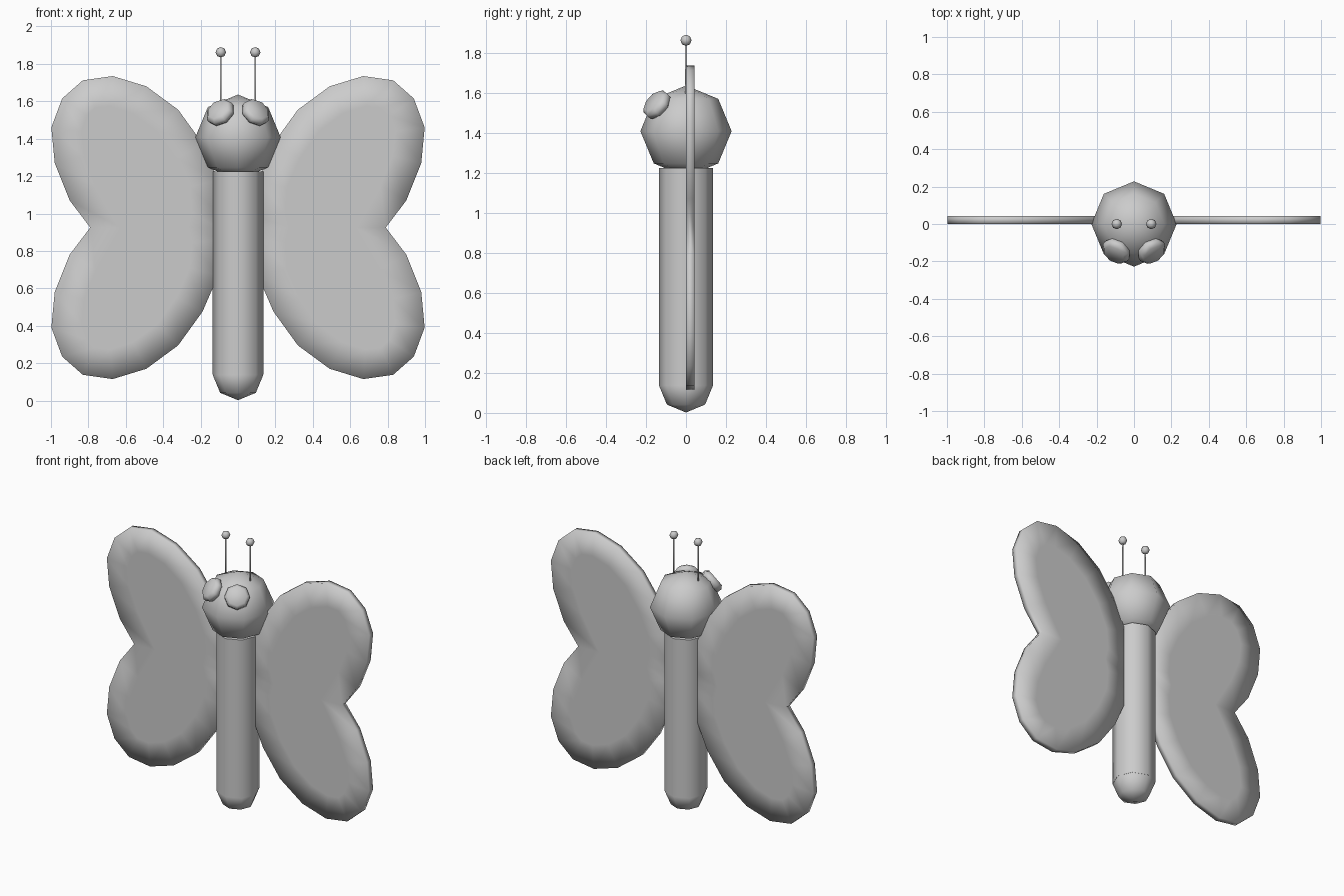
import bpy, bmesh, math
from mathutils import Vector, Matrix

if "Cube" in bpy.data.objects:
    bpy.data.objects.remove(bpy.data.objects["Cube"])


def finish(name, bm):
    bmesh.ops.recalc_face_normals(bm, faces=bm.faces)
    mesh = bpy.data.meshes.new(name)
    bm.to_mesh(mesh)
    bm.free()
    ob = bpy.data.objects.new(name, mesh)
    bpy.context.collection.objects.link(ob)
    for p in mesh.polygons:
        p.use_smooth = True
    return ob


def lathe(name, profile, sides=8, matrix=Matrix()):
    """Revolve (radius, height) points around local z, closing both ends."""
    bm = bmesh.new()
    rings = []
    for r, z in profile:
        if r == 0:
            rings.append([bm.verts.new((0, 0, z))] * sides)
        else:
            rings.append([bm.verts.new((r * math.cos(math.tau * i / sides),
                                        r * math.sin(math.tau * i / sides), z))
                          for i in range(sides)])
    for a, b in zip(rings, rings[1:]):
        for i in range(sides):
            j = (i + 1) % sides
            bm.faces.new(list(dict.fromkeys((a[i], a[j], b[j], b[i]))))
    for ring in (rings[0], rings[-1]):
        if len(set(ring)) > 1:
            bm.faces.new(ring)
    bm.transform(matrix)
    return finish(name, bm)


def ball(name, radius, centre):
    prof = [(0, -radius)]
    prof += [(radius * math.cos(math.radians(a)), radius * math.sin(math.radians(a)))
             for a in (-45, 0, 45)]
    return lathe(name, prof + [(0, radius)], 8, Matrix.Translation(centre))


# wing outline, upper half from the inner notch to the outer notch
MID = 0.925
upper = [(0.11, MID), (0.09, 0.99), (0.105, 1.18), (0.19, 1.375), (0.32, 1.555),
         (0.49, 1.68), (0.67, 1.735), (0.83, 1.712), (0.94, 1.615), (0.998, 1.46),
         (0.98, 1.27), (0.90, 1.07), (0.79, MID)]
outline = upper + [(x, 2 * MID - z) for x, z in upper[-2:0:-1]]


def wing(name, side):
    bm = bmesh.new()
    front = bm.faces.new([bm.verts.new((side * x, 0, z)) for x, z in outline])
    ext = bmesh.ops.extrude_face_region(bm, geom=[front], use_keep_orig=True)
    bmesh.ops.translate(bm, vec=(0, 0.043, 0),
                        verts=[v for v in ext["geom"] if isinstance(v, bmesh.types.BMVert)])
    bmesh.ops.recalc_face_normals(bm, faces=bm.faces)
    # inset panels carry the soft rim shading
    big = [f for f in bm.faces if len(f.verts) > 4]
    bmesh.ops.inset_individual(bm, faces=big, thickness=0.16, use_even_offset=False)
    return finish(name, bm)


# body with rounded tail
body = lathe("body", [(0.135, 0.14), (0.135, 1.225)])
body.data.shade_smooth()
for e in body.data.edges:
    a, b = (body.data.vertices[i].co.z for i in e.vertices)
    e.use_edge_sharp = abs(a - b) < 0.001
ball("tail", 0.135, (0, 0, 0.137))
ball("head", 0.228, (0, 0, 1.408))

for side, label in ((1, "right"), (-1, "left")):
    wing(label + "_wing", side)
    # eye disc facing outward from the head
    facing = Vector((side * 0.10, -0.145, 0.13))
    m = (Matrix.Translation((side * 0.095, -0.145, 1.54))
         @ facing.to_track_quat('Z', 'Y').to_matrix().to_4x4())
    lathe(label + "_eye", [(0.062, -0.03), (0.08, -0.012), (0.08, 0.012), (0.062, 0.03)], 8, m)
    # antenna
    x = side * 0.092
    lathe(label + "_antenna", [(0.005, 1.5), (0.005, 1.86)], 8, Matrix.Translation((x, 0, 0)))
    ball(label + "_antenna_tip", 0.028, (x, 0, 1.862))
